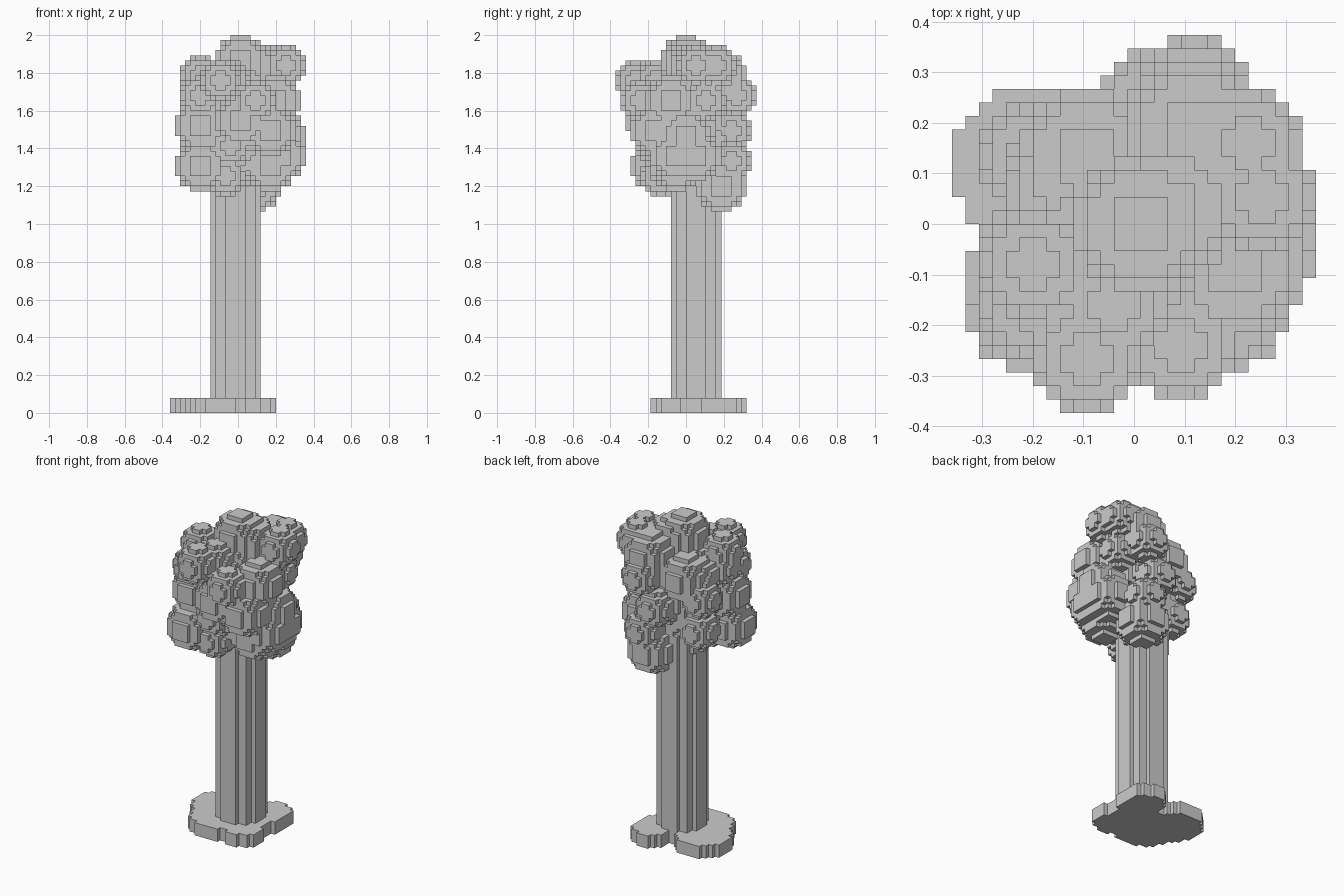
import bpy
import bmesh
import math
from mathutils import Vector

if "Cube" in bpy.data.objects:
    bpy.data.objects.remove(bpy.data.objects["Cube"], do_unlink=True)

V = 2 / 75                                   # block size
ORIGIN = Vector((-13.5 * V, -14 * V, 0))     # corner of the block grid
NX, NY, NZ = 27, 28, 75

grey = bpy.data.materials.new("plain_grey")
grey.use_nodes = True
colour = (0.6, 0.6, 0.6, 1)
grey.diffuse_color = colour
grey.node_tree.nodes["Principled BSDF"].inputs["Base Color"].default_value = colour


def block_cells(inside, z_from, z_to):
    """Grid cells whose centre passes the inside test."""
    cells = set()
    for i in range(NX):
        for j in range(NY):
            for k in range(round(z_from / V), min(NZ, round(z_to / V))):
                if inside(ORIGIN + Vector((i + .5, j + .5, k + .5)) * V):
                    cells.add((i, j, k))
    return cells


def block_object(name, cells, solid):
    """Skin of the cells where they meet open air, with coplanar faces merged."""
    bm = bmesh.new()
    corners = {}

    def corner(p):
        if p not in corners:
            corners[p] = bm.verts.new(ORIGIN + Vector(p) * V)
        return corners[p]

    for cell in cells:
        for axis in range(3):
            u, w = (axis + 1) % 3, (axis + 2) % 3
            for side in (0, 1):
                near = list(cell)
                near[axis] += 2 * side - 1
                if tuple(near) in solid:
                    continue
                loop = []
                for a, b in ((0, 0), (1, 0), (1, 1), (0, 1)):
                    p = list(cell)
                    p[axis] += side
                    p[u] += a
                    p[w] += b
                    loop.append(corner(tuple(p)))
                bm.faces.new(loop if side else loop[::-1])
    bmesh.ops.dissolve_limit(bm, angle_limit=math.radians(1),
                             verts=bm.verts[:], edges=bm.edges[:])
    mesh = bpy.data.meshes.new(name)
    bm.to_mesh(mesh)
    bm.free()
    mesh.materials.append(grey)
    bpy.context.collection.objects.link(bpy.data.objects.new(name, mesh))


# Base: overlapping flat discs (x, y, radius)
discs = [(-.2, .11, .16), (-.1, 0, .19), (.09, .2, .115), (.1, .12, .1), (.09, -.07, .11)]
base = block_cells(
    lambda p: any(math.hypot(p.x - x, p.y - y) < r for x, y, r in discs), 0, .08)

# Trunk: plain round column
trunk = block_cells(lambda p: math.hypot(p.x + .0133, p.y - .0533) < 5 * V, .08, 1.3)

# Canopy: leaf clumps (x, y, z, reach in blocks) around a tall core
clumps = [
    # crown
    (.013, -.013, 1.867, 5), (.08, .04, 1.84, 5), (.12, .187, 1.8, 5),
    (.253, .06, 1.853, 4), (.227, .147, 1.853, 4),
    # upper ring
    (-.2, -.08, 1.79, 4), (-.2, -.053, 1.7, 4), (-.19, -.16, 1.68, 4),
    (-.093, -.267, 1.76, 4), (-.05, -.17, 1.76, 4), (.093, -.24, 1.653, 4),
    (.2, -.08, 1.65, 5), (.2, .1, 1.65, 4), (.13, .267, 1.667, 4),
    (-.09, .133, 1.68, 5), (-.16, .08, 1.68, 4),
    # middle ring
    (-.2, -.1, 1.52, 5), (0, -.187, 1.547, 5), (.17, -.16, 1.48, 5),
    (.227, -.05, 1.36, 5), (.227, .05, 1.36, 5), (.227, 0, 1.47, 5),
    (.05, .24, 1.5, 4), (-.187, .12, 1.573, 4), (-.03, -.16, 1.42, 4),
    # lower ring
    (-.2, -.16, 1.3, 5), (-.08, -.133, 1.253, 4), (.173, -.06, 1.3, 5),
    (.12, .24, 1.333, 4), (.1, .187, 1.2, 5), (-.17, .11, 1.37, 4), (-.08, .06, 1.253, 4),
]


def snapped(point):
    """Nearest block corner."""
    return ORIGIN + Vector([round(c / V) for c in Vector(point) - ORIGIN]) * V


clumps = [(snapped(c[:3]), (c[3] - .2) * V) for c in clumps]


def in_canopy(p):
    core = Vector((p.x / .22, p.y / .22, (p.z - 1.53) / .36)).length < 1
    return core or any(sum(abs(d / r) ** 2.4 for d in p - centre) < 1
                       for centre, r in clumps)


canopy = block_cells(in_canopy, 1, 2)

# Skin each part against the whole solid
trunk -= canopy
solid = base | trunk | canopy
for part_name, part_cells in (("base", base), ("trunk", trunk), ("canopy", canopy)):
    block_object(part_name, part_cells, solid)
